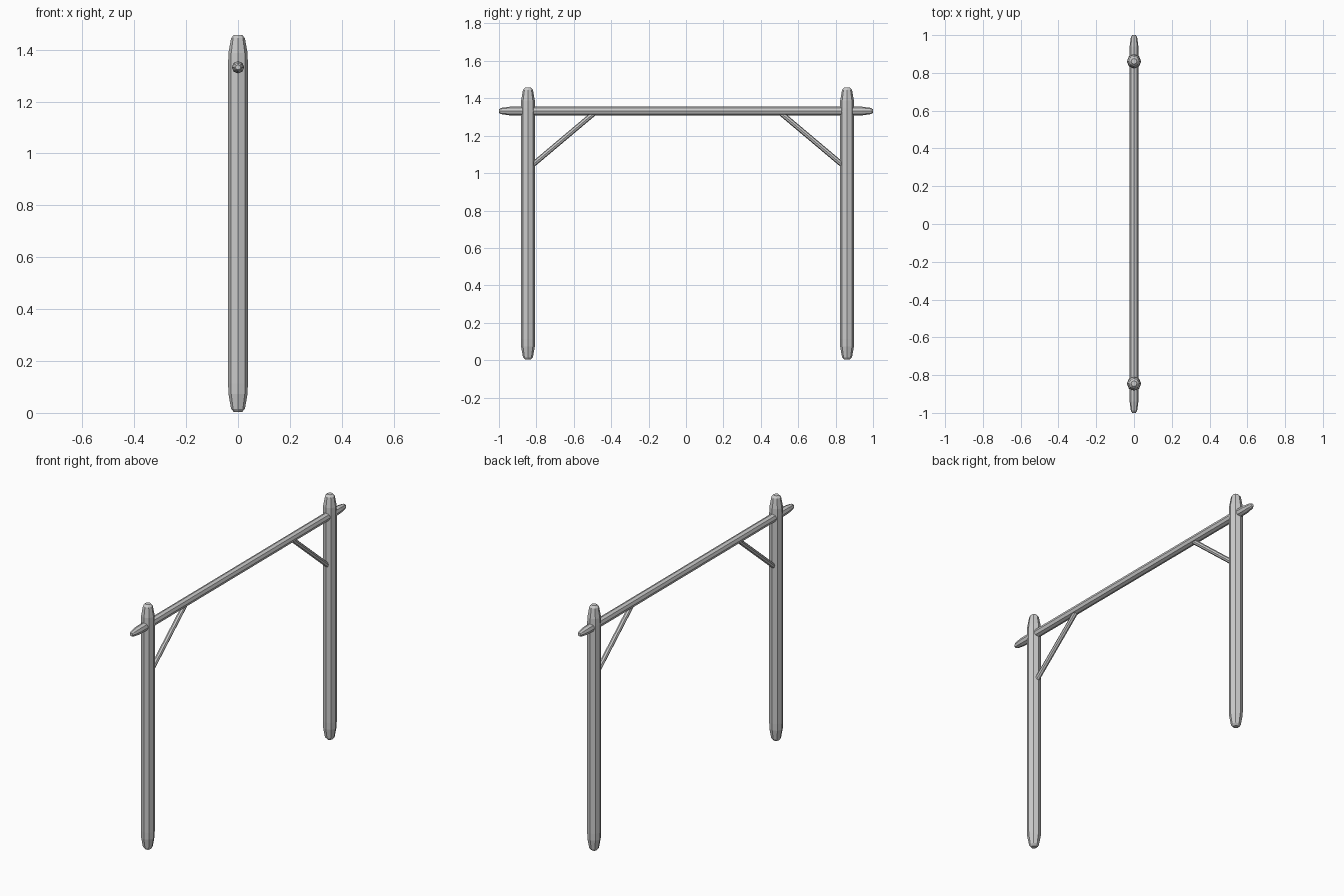
import bpy, bmesh, math
from mathutils import Vector

if "Cube" in bpy.data.objects:
    bpy.data.objects.remove(bpy.data.objects["Cube"])


def pole(name, start, end, profile, sides=8):
    """Faceted pole: profile = (distance from start, radius) rings, flat caps."""
    start, end = Vector(start), Vector(end)
    axis = (end - start).normalized()
    u = Vector((1, 0, 0))
    v = axis.cross(u)
    bm = bmesh.new()
    rings = []
    for d, r in profile:
        rings.append([bm.verts.new(start + axis * d
                      + u * (r * math.cos(2 * math.pi * i / sides))
                      + v * (r * math.sin(2 * math.pi * i / sides)))
                      for i in range(sides)])
    for a, b in zip(rings, rings[1:]):
        for i in range(sides):
            j = (i + 1) % sides
            bm.faces.new((a[i], a[j], b[j], b[i]))
    bm.faces.new(rings[0][::-1])
    bm.faces.new(rings[-1])
    bmesh.ops.recalc_face_normals(bm, faces=bm.faces)
    mesh = bpy.data.meshes.new(name)
    bm.to_mesh(mesh)
    bm.free()
    obj = bpy.data.objects.new(name, mesh)
    bpy.context.collection.objects.link(obj)
    return obj


def worn(length, r, taper):
    """Profile of a log with whittled, rounded ends."""
    half = [(0, r * 0.4), (0.012, r * 0.7), (taper, r * 0.97), (taper + 0.04, r)]
    return half + [(length - d, rad) for d, rad in reversed(half)]


# Upright posts
for side, y in (("left", -0.845), ("right", 0.861)):
    pole(side + "_post", (0, y, 0.003), (0, y, 1.457), worn(1.454, 0.038, 0.07))

# Crossbeam running through both posts
pole("crossbeam", (0, -1, 1.332), (0, 1, 1.332), worn(2.0, 0.024, 0.06))

# Diagonal braces between posts and beam
for side, a, b in (("left", (0, -0.825, 1.04), (0, -0.49, 1.322)),
                   ("right", (0, 0.841, 1.04), (0, 0.506, 1.322))):
    length = (Vector(b) - Vector(a)).length
    pole(side + "_brace", a, b, [(0, 0.014), (length, 0.014)])
